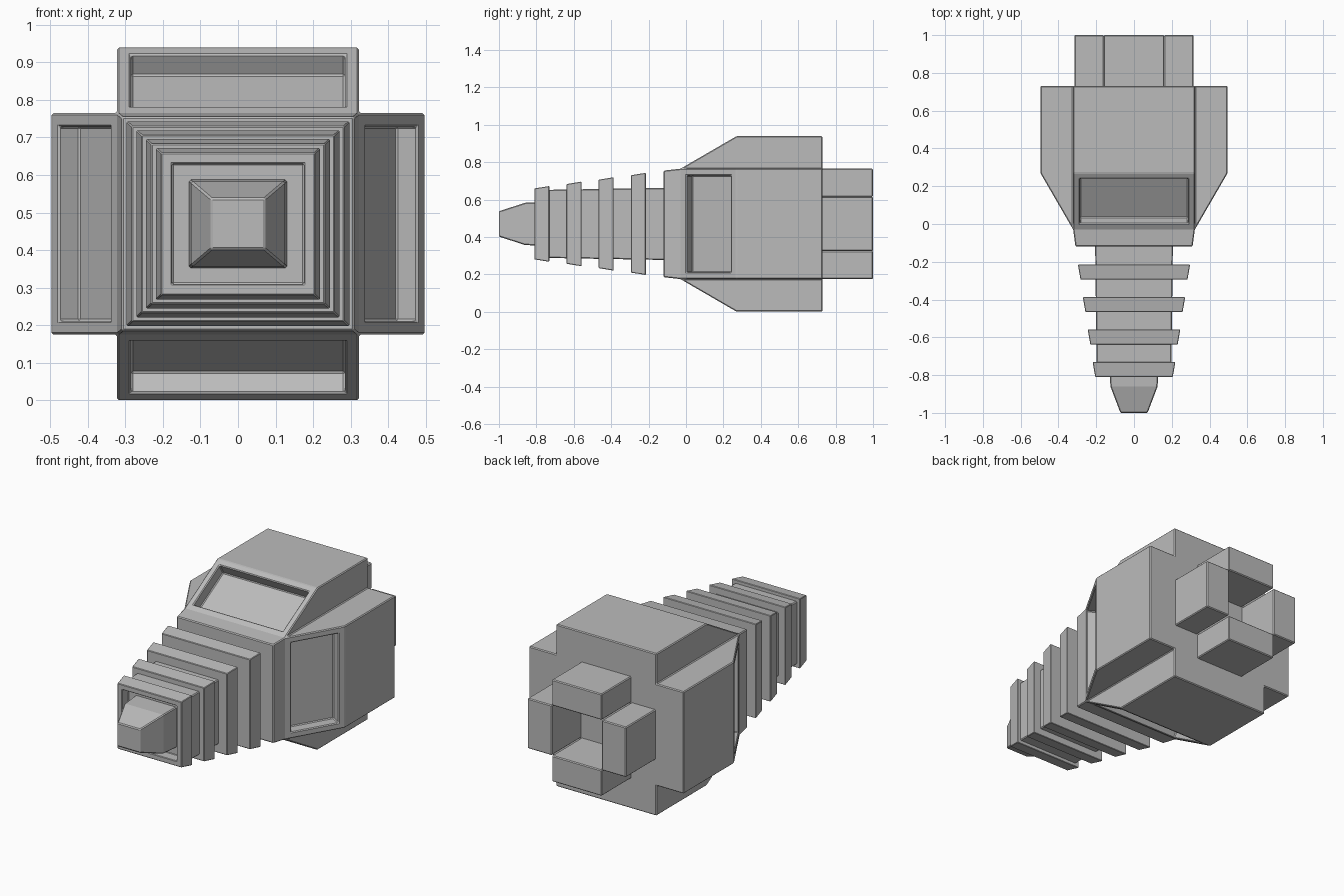
import bpy, bmesh
from mathutils import Vector

CENTRE = 0.47  # height of the long axis

cube = bpy.data.objects.get("Cube")
if cube:
    bpy.data.objects.remove(cube, do_unlink=True)

grey = bpy.data.materials.new("plain_grey")
grey.use_nodes = True
grey.diffuse_color = (0.5, 0.5, 0.5, 1)
grey.node_tree.nodes["Principled BSDF"].inputs["Base Color"].default_value = (0.5, 0.5, 0.5, 1)


def finish(bm, name, bevel=0.005):
    """Turn a bmesh into a named object with a fine edge bevel."""
    bmesh.ops.recalc_face_normals(bm, faces=bm.faces)
    mesh = bpy.data.meshes.new(name)
    bm.to_mesh(mesh)
    bm.free()
    mesh.materials.append(grey)
    obj = bpy.data.objects.new(name, mesh)
    bpy.context.collection.objects.link(obj)
    obj.location.z = CENTRE
    mod = obj.modifiers.new("edge_bevel", "BEVEL")
    mod.width = bevel
    mod.segments = 1
    mod.limit_method = "ANGLE"
    return obj


def loft(sections):
    """Closed rectangular loft along y from (y, half width, half height)."""
    bm = bmesh.new()
    rings = [[bm.verts.new((sx * hx, y, sz * hz))
              for sx, sz in ((-1, -1), (1, -1), (1, 1), (-1, 1))]
             for y, hx, hz in sections]
    for a, b in zip(rings, rings[1:]):
        for i in range(4):
            j = (i + 1) % 4
            bm.faces.new((a[i], a[j], b[j], b[i]))
    bm.faces.new(rings[0])
    bm.faces.new(rings[-1])
    bmesh.ops.recalc_face_normals(bm, faces=bm.faces)
    bm.normal_update()
    return bm


def recess(bm, face, margin, depth):
    """Sink a pocket into a face, leaving an even rim."""
    bm.normal_update()
    normal = face.normal.copy()
    bmesh.ops.inset_region(bm, faces=[face], thickness=margin)
    new = bmesh.ops.extrude_discrete_faces(bm, faces=[face])["faces"]
    bmesh.ops.translate(bm, verts=new[0].verts, vec=-normal * depth)


# Body: tapered collar plus four swollen sides with pocketed slopes
bm = loft([(-0.12, 0.31, 0.285), (-0.03, 0.322, 0.295), (0.73, 0.322, 0.295)])
sides = [f for f in bm.faces
         if abs(f.normal.y) < 0.01 and f.calc_center_median().y > 0]
caps = bmesh.ops.extrude_discrete_faces(bm, faces=sides)["faces"]
bm.normal_update()
for cap in caps:
    bmesh.ops.translate(bm, verts=cap.verts, vec=cap.normal * 0.174)
    for v in cap.verts:
        if v.co.y < 0:
            v.co.y = 0.27
bm.normal_update()
slopes = [f for f in bm.faces if -0.8 < f.normal.y < -0.3]
for slope in slopes:
    recess(bm, slope, 0.052, 0.065)
finish(bm, "body")

# Neck core
finish(loft([(-0.745, 0.198, 0.182), (-0.1, 0.206, 0.193)]), "neck")

# Neck rings, shrinking towards the tip
for i in range(4):
    y = -0.295 - 0.172 * i
    hx, hz = 0.283 - 0.026 * i, 0.26 - 0.0235 * i
    bm = loft([(y, hx, hz), (y + 0.08, hx + 0.014, hz + 0.013)])
    if i == 3:  # the front ring holds the nozzle in a pocket
        front = min(bm.faces, key=lambda f: f.calc_center_median().y)
        recess(bm, front, 0.042, 0.06)
    finish(bm, "neck_ring_%d" % (i + 1), 0.003)

# Nozzle
finish(loft([(-1, 0.072, 0.068), (-0.86, 0.125, 0.113), (-0.74, 0.131, 0.118)]), "nozzle")

# Four rear blocks around an open socket
for name, x, z, hx, hz in (("left", 0.238, 0, 0.078, 0.145),
                           ("right", -0.238, 0, 0.078, 0.145),
                           ("top", 0, 0.22, 0.16, 0.075),
                           ("bottom", 0, -0.22, 0.16, 0.075)):
    bm = loft([(0.72, hx, hz), (1, hx, hz)])
    bmesh.ops.translate(bm, verts=bm.verts, vec=Vector((x, 0, z)))
    finish(bm, "rear_block_" + name)
